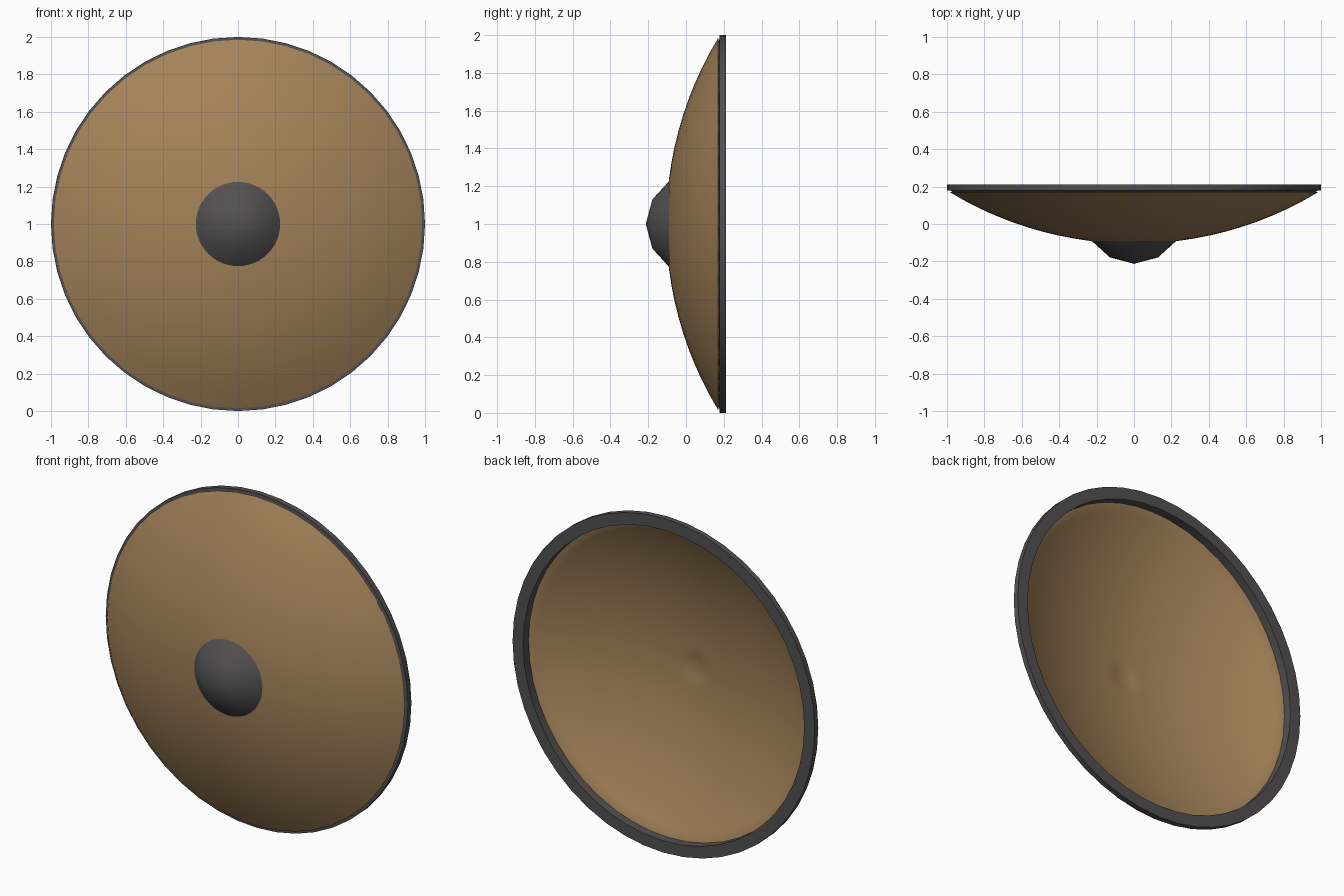
import bpy
import bmesh
import math

old = bpy.data.objects.get("Cube")
if old:
    bpy.data.objects.remove(old, do_unlink=True)

SEGMENTS = 48


def material(name, colour):
    mat = bpy.data.materials.new(name)
    mat.use_nodes = True
    mat.diffuse_color = colour
    node = next(n for n in mat.node_tree.nodes if n.type == 'BSDF_PRINCIPLED')
    node.inputs["Base Color"].default_value = colour
    node.inputs["Roughness"].default_value = 0.7
    return mat


def lathe(name, profile, mat, angle, closed=False):
    """Spin (radius, y) points around the shield's front-back axis."""
    bm = bmesh.new()
    verts = [bm.verts.new((r, y, 1)) for r, y in profile]
    pairs = list(zip(verts, verts[1:]))
    if closed:
        pairs.append((verts[-1], verts[0]))
    edges = [bm.edges.new(p) for p in pairs]
    bmesh.ops.spin(bm, geom=verts + edges, cent=(0, 0, 1), axis=(0, 1, 0),
                   angle=math.tau, steps=SEGMENTS, use_duplicate=False)
    bmesh.ops.remove_doubles(bm, verts=bm.verts, dist=0.0005)
    bmesh.ops.recalc_face_normals(bm, faces=bm.faces)
    mesh = bpy.data.meshes.new(name)
    bm.to_mesh(mesh)
    bm.free()
    mesh.materials.append(mat)
    obj = bpy.data.objects.new(name, mesh)
    bpy.context.collection.objects.link(obj)
    bpy.ops.object.select_all(action='DESELECT')
    obj.select_set(True)
    bpy.context.view_layer.objects.active = obj
    bpy.ops.object.shade_smooth_by_angle(angle=math.radians(angle))
    return obj


def dish(radius, front):
    """Shallow spherical curve, deepest at the centre."""
    curve = 1.9
    return front + curve - math.sqrt(curve ** 2 - radius ** 2)


wood = material("tan wood", (0.37, 0.225, 0.10, 1))
iron = material("dark iron", (0.085, 0.08, 0.08, 1))

# Domed wooden board: front skin, then back skin with a small central dimple
steps = 12
front_skin = [(0.985 * i / steps, dish(0.985 * i / steps, -0.105))
              for i in range(steps + 1)]
back_skin = [(0.06 + 0.9 * i / steps, dish(0.06 + 0.9 * i / steps, -0.085))
             for i in range(steps, -1, -1)]
lathe("wooden_board", front_skin + back_skin + [(0, -0.1)], wood, 60)

# Iron band around the edge, flat at the back
lathe("iron_rim", [(0.983, 0.178), (1, 0.178), (1, 0.211), (0.93, 0.211),
                   (0.93, 0.16)], iron, 40, closed=True)

# Central boss with a faceted side profile
lathe("iron_boss", [(0.232, -0.085), (0.13, -0.178), (0, -0.213)], iron, 50)
